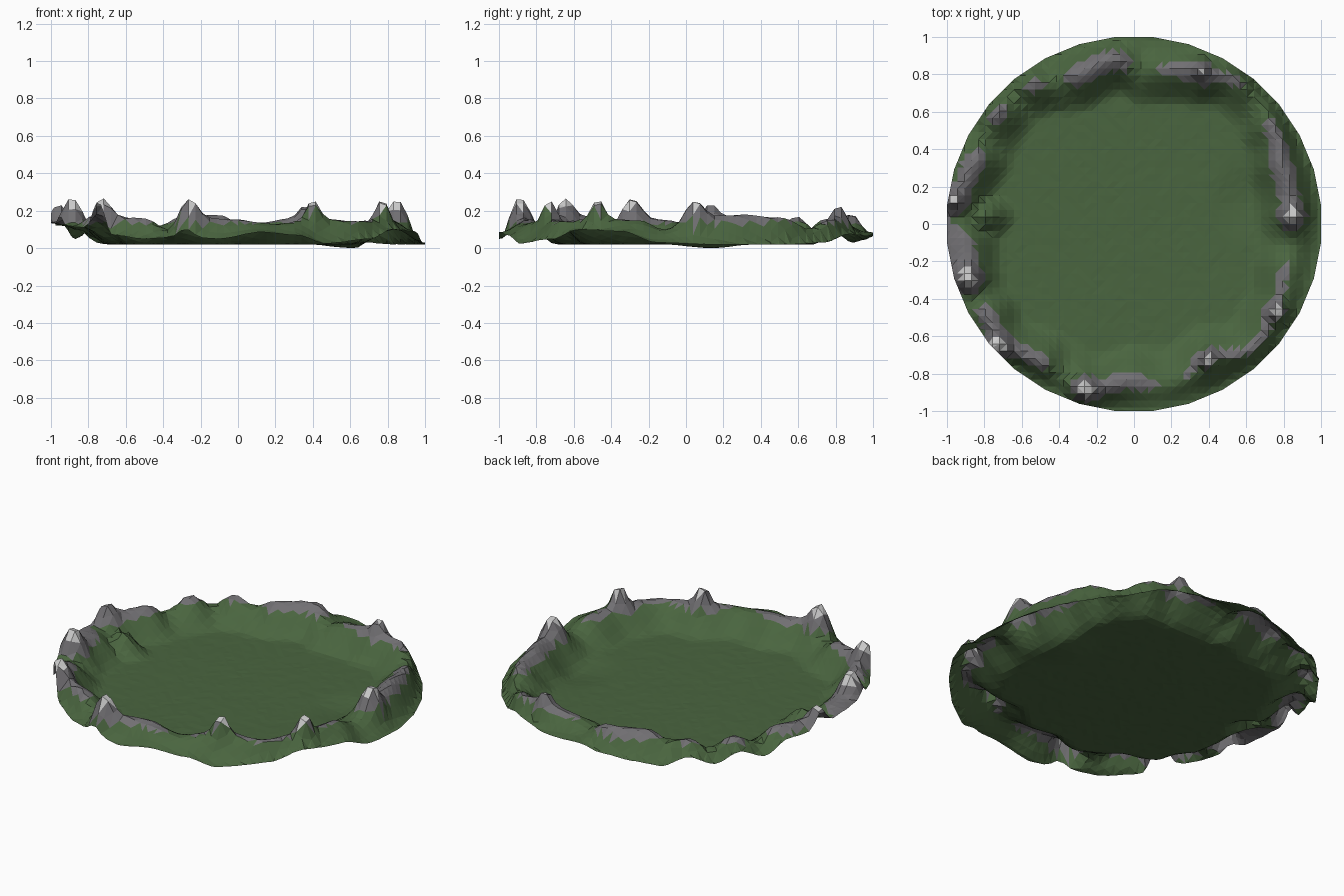
import bpy, bmesh, math, random
from mathutils import Vector

if "Cube" in bpy.data.objects:
    bpy.data.objects.remove(bpy.data.objects["Cube"])
random.seed(4)

# crest line: x, y, height
CREST = [(.84, .05, .17), (.80, .30, .18), (.75, .52, .165), (.67, .66, .10), (.57, .77, .15),
         (.36, .81, .17), (.10, .83, .135), (.04, .82, .11), (-.10, .89, .18), (-.30, .80, .17),
         (-.42, .76, .12), (-.55, .75, .16), (-.65, .69, .10), (-.73, .60, .17), (-.80, .46, .10),
         (-.85, .35, .17), (-.95, .13, .17), (-.94, .04, .12), (-.90, -.10, .15),
         (-.89, -.29, .18), (-.85, -.40, .12), (-.79, -.50, .17), (-.73, -.64, .18),
         (-.50, -.74, .16), (-.38, -.81, .10), (-.26, -.89, .17), (-.02, -.84, .155),
         (.20, -.85, .13), (.40, -.73, .16), (.65, -.66, .145), (.77, -.47, .16),
         (.82, -.25, .15), (.84, -.12, .10)]
# summits: x, y, height, spread
PEAKS = [(.85, .05, .26, .11), (-.96, .13, .24, .10), (-.89, -.29, .27, .11), (-.73, -.65, .27, .11),
         (-.26, -.89, .27, .11), (.40, -.73, .265, .085), (.77, -.47, .27, .085), (.36, .82, .235, .08)]
# outer edge: degrees, height
RIM = [(7, .02), (35, .02), (47, .03), (60, .075), (75, .065), (90, .085), (98, .06), (108, .045),
       (117, .03), (126, .085), (134, .04), (142, .10), (150, .05), (159, .12), (167, .12),
       (185, .14), (203, .12), (215, .11), (228, .07), (240, .05), (252, .06), (264, .05),
       (277, .085), (288, .07), (298, .025), (315, .05), (325, .10), (340, .09), (351, .03)]
FLOOR = .02


def ease(t):
    t = min(1, max(0, t))
    return t * t * (3 - 2 * t)


def around(table, a):
    """Interpolate rows (angle, values...) around the full circle."""
    n = len(table)
    for i in range(n):
        p, q = table[i], table[(i + 1) % n]
        span = (q[0] - p[0]) % 360
        off = (a - p[0]) % 360
        if off <= span:
            t = ease(off / span)
            return [u + (v - u) * t for u, v in zip(p[1:], q[1:])]


def angle(x, y):
    return math.degrees(math.atan2(y, x)) % 360


crest = sorted((angle(x, y), math.hypot(x, y), h) for x, y, h in CREST)


def height(x, y):
    r, a = math.hypot(x, y), angle(x, y)
    ridge, top = around(crest, a)
    edge = around(RIM, a)[0]
    if r < ridge:
        z = FLOOR + (top - FLOOR) * (1 - ease((ridge - r) / .21))
    else:
        z = edge + (top - edge) * (1 - ease((r - ridge) / (1 - ridge)))
    for px, py, ph, w in PEAKS:
        z += max(0, ph - z) * (1 - ease(math.hypot(x - px, y - py) / w)) ** 1.1
    # inner spur on the left, shallow dip in the floor on the right
    spur = FLOOR + .12 * (1 - ease(math.hypot((x + .80) * .8, y - .04) / .14))
    dip = .02 * (1 - ease(math.hypot(x - .62, y - .13) / .25))
    return max(z, spur) - dip


# terrain: square grid trimmed to a 32-sided disc, then raised
bm = bmesh.new()
bmesh.ops.create_grid(bm, x_segments=54, y_segments=54, size=1.02)
for i in range(32):
    a = math.tau * i / 32
    n = Vector((math.cos(a), math.sin(a), 0))
    bmesh.ops.bisect_plane(bm, geom=bm.verts[:] + bm.edges[:] + bm.faces[:], dist=1e-5,
                           plane_co=n, plane_no=n, clear_outer=True)
for v in bm.verts:
    v.co.z = max(0, height(v.co.x, v.co.y) + random.uniform(-.001, .001))
bmesh.ops.triangulate(bm, faces=bm.faces[:])

# grass, rock and snow by altitude; grass climbs higher on the front-right outer slopes
for f in bm.faces:
    c = f.calc_center_median()
    a = angle(c.x, c.y)
    outer = 285 < a < 345 and math.hypot(c.x, c.y) > around(crest, a)[0] + .01
    f.material_index = 2 if c.z > .215 else 1 if c.z > (.2 if outer else .133) else 0
    f.smooth = False
mesh = bpy.data.meshes.new("mountain_ring_terrain")
bm.to_mesh(mesh)
bm.free()
for name, col in (("grass", (.068, .13, .05, 1)), ("rock", (.165, .16, .17, 1)), ("snow", (.68, .68, .68, 1))):
    m = bpy.data.materials.new(name)
    m.diffuse_color = col
    m.use_nodes = True
    m.node_tree.nodes["Principled BSDF"].inputs["Base Color"].default_value = m.diffuse_color
    mesh.materials.append(m)
bpy.context.collection.objects.link(bpy.data.objects.new("mountain_ring_terrain", mesh))
